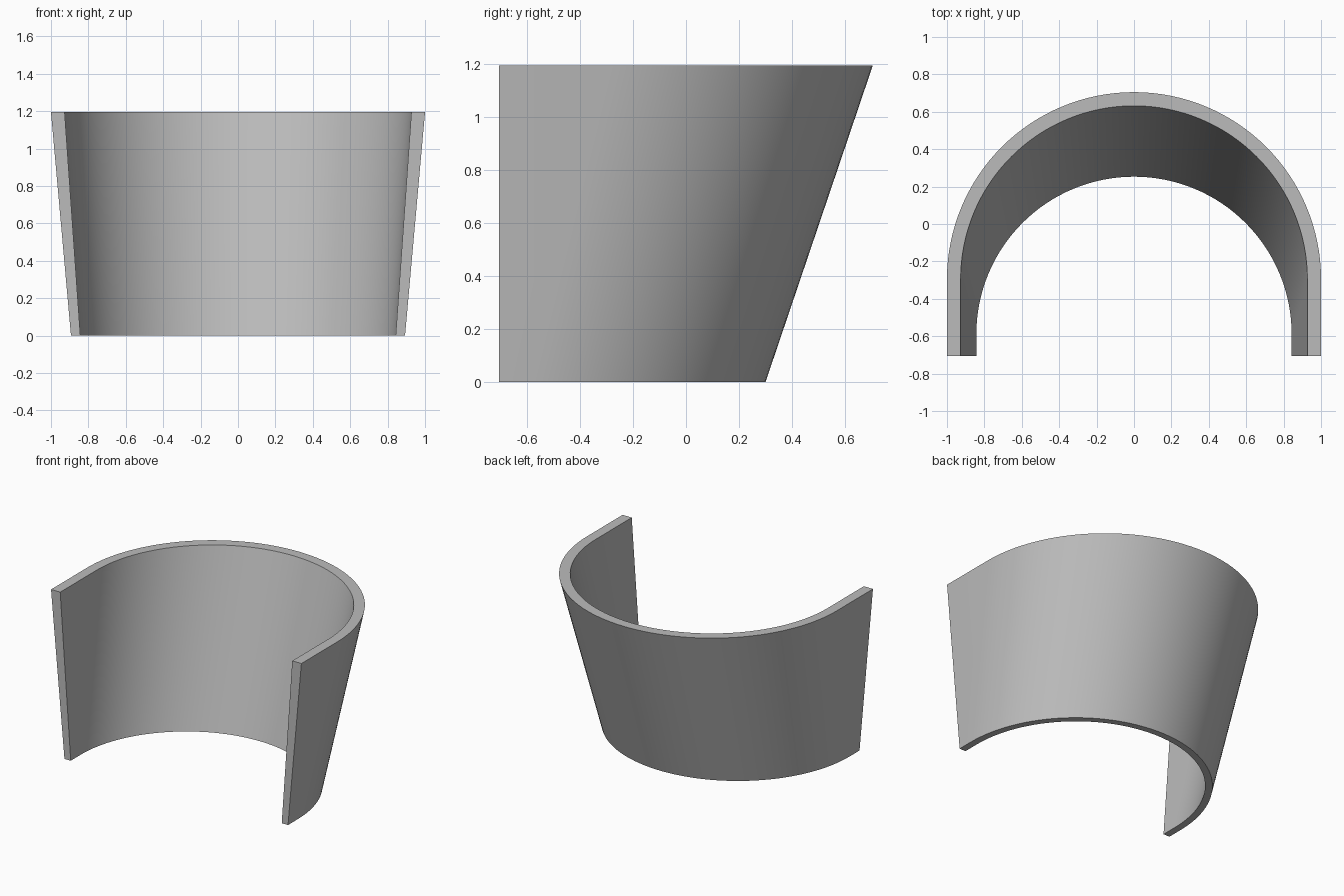
import bpy
import bmesh
import math

cube = bpy.data.objects.get("Cube")
if cube:
    bpy.data.objects.remove(cube, do_unlink=True)

FRONT = -0.705
HEIGHT = 1.195
STEPS = 64

# Plain grey material
grey = bpy.data.materials.new("plain grey")
grey.use_nodes = True
colour = (0.5, 0.5, 0.5, 1)
grey.diffuse_color = colour
grey.node_tree.nodes["Principled BSDF"].inputs["Base Color"].default_value = colour


def u_profile(bm, radius, centre_y, z):
    """Half circle at the back with straight arms reaching the front plane."""
    points = [(radius, FRONT)]
    for i in range(STEPS + 1):
        a = math.pi * i / STEPS
        points.append((radius * math.cos(a), centre_y + radius * math.sin(a)))
    points.append((-radius, FRONT))
    return [bm.verts.new((x, y, z)) for x, y in points]


# Flared wall: four profiles joined in a loop, capped at the front ends
bm = bmesh.new()
rings = [
    u_profile(bm, 0.893, -0.593, 0),
    u_profile(bm, 1.0, -0.295, HEIGHT),
    u_profile(bm, 0.927, -0.295, HEIGHT),
    u_profile(bm, 0.843, -0.59, 0),
]
for k, ring in enumerate(rings):
    following = rings[(k + 1) % len(rings)]
    for i in range(len(ring) - 1):
        bm.faces.new((ring[i], ring[i + 1], following[i + 1], following[i]))
for end in (0, -1):
    bm.faces.new([ring[end] for ring in rings])
bmesh.ops.recalc_face_normals(bm, faces=bm.faces)

mesh = bpy.data.meshes.new("curved_wall")
bm.to_mesh(mesh)
bm.free()
mesh.materials.append(grey)
wall = bpy.data.objects.new("curved_wall", mesh)
bpy.context.collection.objects.link(wall)

# Smooth curves, sharp rims
bpy.context.view_layer.objects.active = wall
wall.select_set(True)
bpy.ops.object.shade_smooth_by_angle(angle=math.radians(30))
